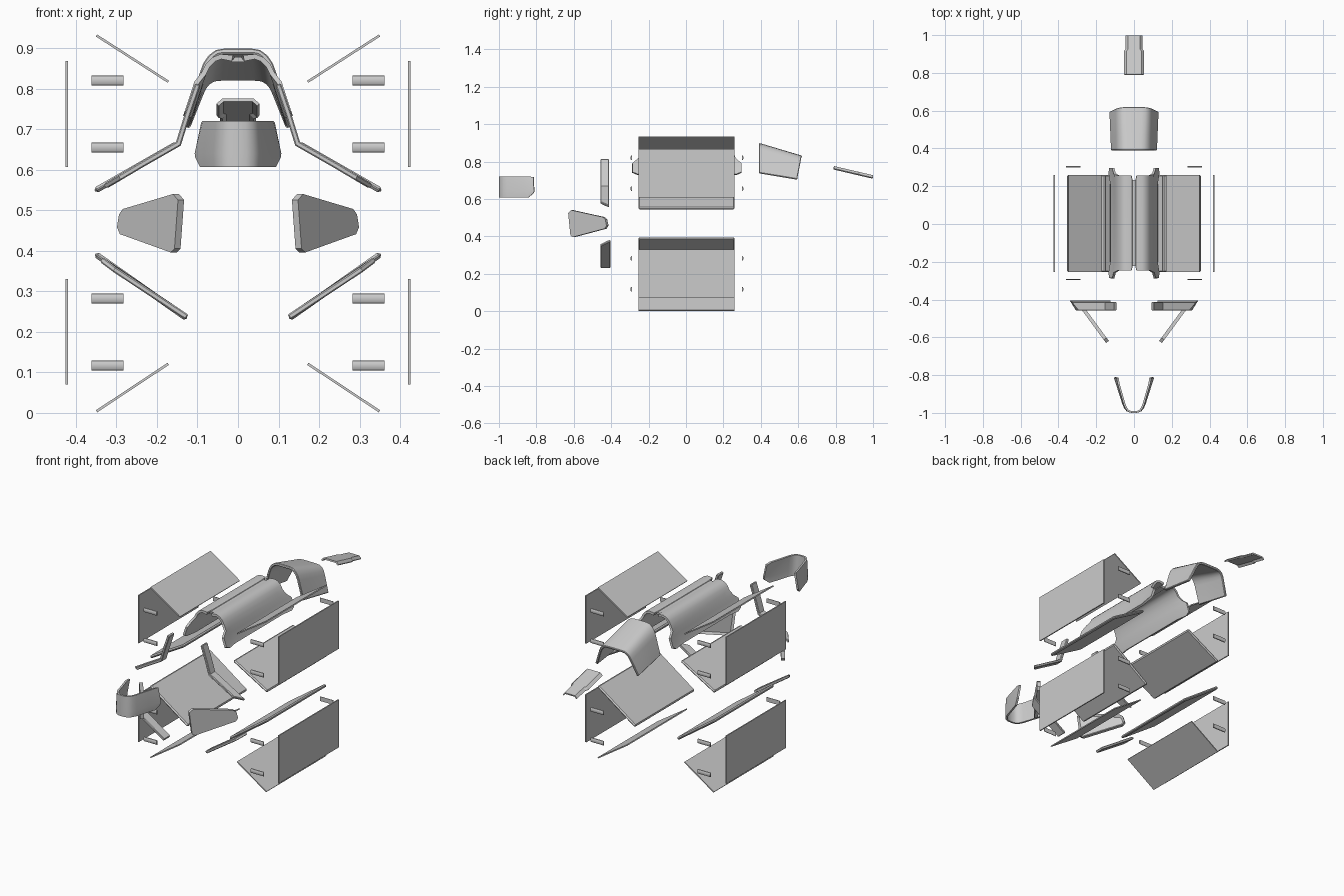
import bpy, bmesh
from mathutils import Vector

if "Cube" in bpy.data.objects:
    bpy.data.objects.remove(bpy.data.objects["Cube"])

Y0, Y1 = -0.255, 0.26


def finish(ob, thick=0.0, bevel=0.0, smooth=35):
    """Mirror across x, thicken, chamfer, bake and shade."""
    m = ob.modifiers.new("Mirror", 'MIRROR')
    m.use_clip = True
    m.merge_threshold = 0.0005
    if thick:
        s = ob.modifiers.new("Solidify", 'SOLIDIFY')
        s.thickness, s.offset, s.use_even_offset = thick, 0, True
    if bevel:
        b = ob.modifiers.new("Bevel", 'BEVEL')
        b.width, b.segments, b.limit_method = bevel, 1, 'ANGLE'
        b.angle_limit = 1.0
    bpy.ops.object.select_all(action='DESELECT')
    ob.select_set(True)
    bpy.context.view_layer.objects.active = ob
    bpy.ops.object.convert(target='MESH')
    bm = bmesh.new()
    bm.from_mesh(ob.data)
    bmesh.ops.recalc_face_normals(bm, faces=bm.faces)
    bm.to_mesh(ob.data)
    bm.free()
    bpy.ops.object.shade_smooth_by_angle(angle=smooth * 3.14159 / 180)


def make(name, bm):
    me = bpy.data.meshes.new(name)
    bm.to_mesh(me)
    bm.free()
    ob = bpy.data.objects.new(name, me)
    bpy.context.collection.objects.link(ob)
    return ob


def loft(name, rows, thick, bevel=0.0, smooth=35):
    """Surface through equal-length rows of points (right half)."""
    bm = bmesh.new()
    v = [[bm.verts.new(p) for p in r] for r in rows]
    for a, b in zip(v, v[1:]):
        for i in range(len(a) - 1):
            bm.faces.new((a[i], a[i + 1], b[i + 1], b[i]))
    finish(make(name, bm), thick, bevel, smooth)


def panel(name, pts, thick, bevel=0.0, y0=Y0, y1=Y1):
    """Plate following an x-z line, running along y."""
    loft(name, [[(x, y, z) for x, z in pts] for y in (y0, y1)], thick, bevel, 10)


def lerp_rows(a, b, n):
    return [[tuple(Vector(p).lerp(Vector(q), i / n)) for p, q in zip(a, b)] for i in range(n + 1)]


# Thin outer plates
panel("upper_side_plates", [(0.422, 0.607), (0.422, 0.868)], 0.006)
panel("lower_side_plates", [(0.422, 0.07), (0.422, 0.33)], 0.006)
panel("upper_diagonal_plates", [(0.172, 0.817), (0.349, 0.931)], 0.006)
panel("lower_diagonal_plates", [(0.172, 0.121), (0.349, 0.004)], 0.006)

# Thick bevelled wing panels
panel("upper_wing_panels", [(0.150, 0.664), (0.353, 0.548)], 0.015, 0.006)
panel("lower_wing_panels", [(0.126, 0.233), (0.352, 0.392)], 0.015, 0.006)

# Half-round end bars
for label, y, out in (("front", -0.290, -1), ("back", 0.300, 1)):
    for k, z in enumerate((0.82, 0.655, 0.282, 0.117)):
        bm = bmesh.new()
        prof = [(0, -0.012), (0.004, -0.011), (0.007, -0.005), (0.007, 0.005), (0.004, 0.011), (0, 0.012)]
        ring = [bm.verts.new((0.283, y + out * d, z + h)) for d, h in prof]
        f = bm.faces.new(ring)
        ext = bmesh.ops.extrude_face_region(bm, geom=[f], use_keep_orig=True)
        bmesh.ops.translate(bm, vec=(0.078, 0, 0),
                            verts=[g for g in ext["geom"] if isinstance(g, bmesh.types.BMVert)])
        finish(make(f"{label}_bar_{k + 1}", bm), smooth=30)

# Centre spine shell: x, z, half length; sides carry flared lugs
spine = [(0, 0.872, 0.228), (0.012, 0.872, 0.228), (0.014, 0.875, 0.252), (0.042, 0.879, 0.252),
         (0.060, 0.872, 0.252), (0.074, 0.858, 0.252), (0.084, 0.838, 0.252),
         (0.092, 0.815, 0.262), (0.100, 0.790, 0.292), (0.116, 0.742, 0.292), (0.120, 0.731, 0.265)]
rows = []
for t in (-1, -0.82, 0.82, 1):
    row = []
    for x, z, h in spine:
        flare = 0.010 if abs(t) == 1 and h > 0.26 else 0
        y = t * h if abs(t) == 1 else t * 0.25
        row.append((x + flare, y + 0.005, z))
    rows.append(row)
loft("centre_spine_shell", rows, 0.012)

# Rear hood shell
front = [(0, 0.39, 0.893), (0.035, 0.39, 0.893), (0.052, 0.39, 0.890), (0.068, 0.39, 0.878),
         (0.080, 0.39, 0.860), (0.088, 0.39, 0.838), (0.116, 0.39, 0.738)]
rear = [(0, 0.618, 0.825), (0.040, 0.618, 0.825), (0.060, 0.617, 0.823), (0.074, 0.615, 0.815),
        (0.084, 0.613, 0.803), (0.092, 0.61, 0.786), (0.125, 0.594, 0.704)]
loft("rear_hood", lerp_rows(front, rear, 3), 0.013, 0.003)

# Tail cover with folded edges and stepped width
rows = []
for y, w in ((0.79, 0.05), (0.915, 0.05), (0.925, 0.041), (0.998, 0.041)):
    z = 0.772 - (y - 0.79) * 0.235
    rows.append([(0, y, z), (w * 0.74, y, z), (w, y, z - 0.012)])
loft("tail_cover", rows, 0.008, 0.0, 20)

# Nose visor: U path swept between a narrow top and a wider bottom
path = [(0, -0.995), (0.020, -0.994), (0.036, -0.987), (0.047, -0.974), (0.056, -0.955),
        (0.080, -0.880), (0.092, -0.843), (0.102, -0.812)]
top = [(x * 0.89, y, 0.720) for x, y in path]
top[-1] = (0.086, -0.814, 0.716)
mid = [(x, y, 0.640) for x, y in path]
low = [(x * 0.97, y, 0.607) for x, y in path]
low[-1] = (0.1015, -0.814, 0.632)
loft("nose_visor", [top, mid, low], 0.010)

# Bent strips in front of the upper wings, straight ones below
bent = [(0.099, 0.811), (0.124, 0.738), (0.147, 0.664), (0.240, 0.611), (0.330, 0.558)]
front = [(x, -0.458, z) for x, z in bent]
front[-1] = (0.292, -0.458, 0.580)
back = [(x, -0.412, z) for x, z in bent]
loft("upper_front_strips", [front, back], 0.014, 0.003, 15)
loft("lower_front_strips", [[(0.126, -0.458, 0.236), (0.305, -0.458, 0.354)],
                            [(0.126, -0.405, 0.236), (0.338, -0.405, 0.379)]], 0.014, 0.003, 15)

# Cheek plates: tapered slanted outline with a recessed back
outline = [(-0.630, 0.525), (-0.613, 0.540), (-0.445, 0.503), (-0.432, 0.490),
           (-0.425, 0.458), (-0.435, 0.441), (-0.605, 0.396), (-0.618, 0.405)]
bm = bmesh.new()
outer = [Vector((0.148 + (y + 0.63) * 0.735, y, z)) for y, z in outline]
inward = Vector((-0.015, 0.011, 0))
a = [bm.verts.new(p) for p in outer]
b = [bm.verts.new(p + inward) for p in outer]
n = len(a)
bm.faces.new(a)
back_face = bm.faces.new(b[::-1])
for i in range(n):
    bm.faces.new((a[i], b[i], b[(i + 1) % n], a[(i + 1) % n]))
bmesh.ops.recalc_face_normals(bm, faces=bm.faces)
bmesh.ops.inset_region(bm, faces=[back_face], thickness=0.012)
bmesh.ops.translate(bm, vec=-inward * 0.55, verts=list(back_face.verts))
finish(make("cheek_plates", bm), smooth=20)
